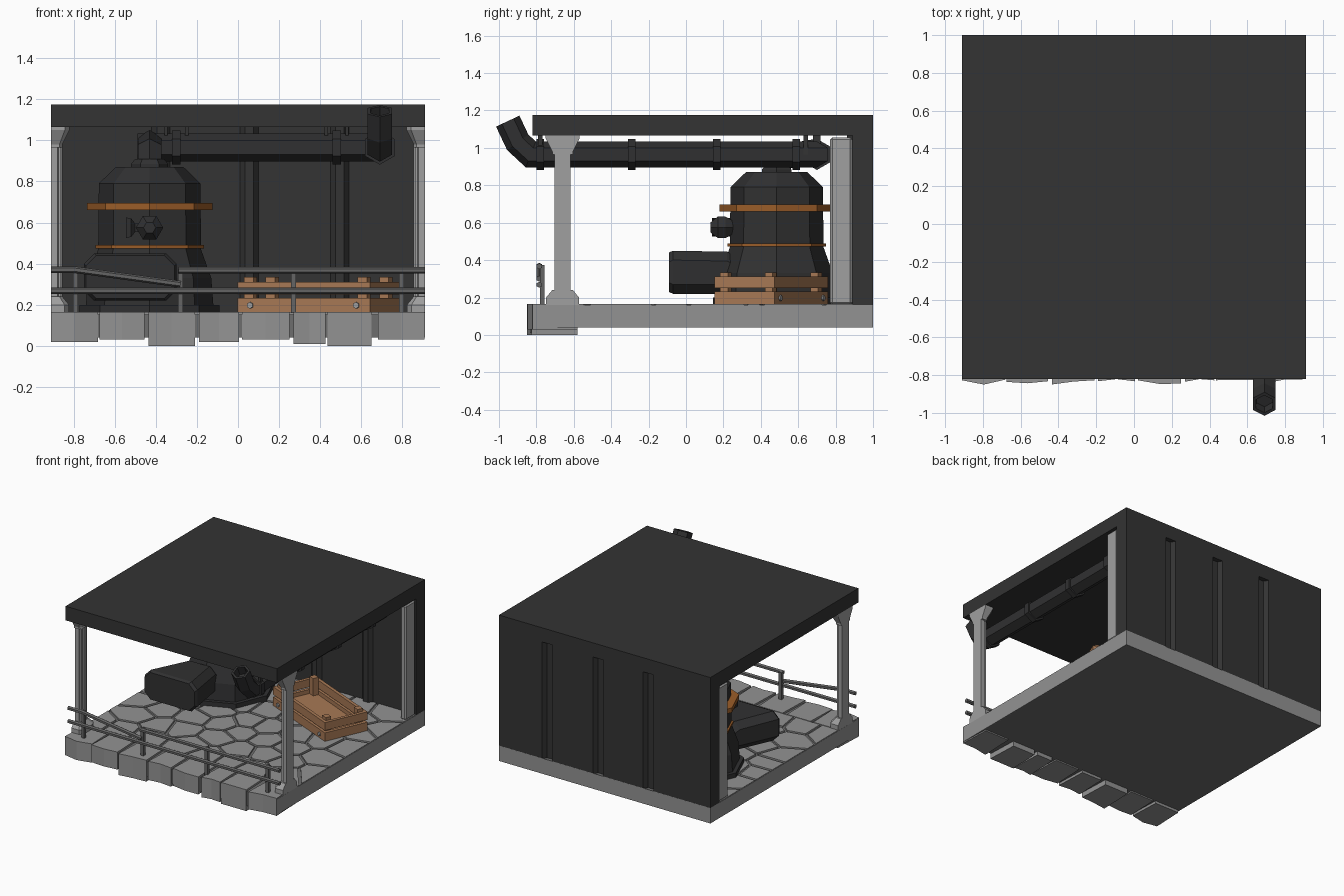
import bpy, bmesh, math, random
from mathutils import Vector, Matrix

if "Cube" in bpy.data.objects:
    bpy.data.objects.remove(bpy.data.objects["Cube"])
random.seed(4)

def mat(name, r, g, b):
    m = bpy.data.materials.new(name)
    m.diffuse_color = (r, g, b, 1)
    m.use_nodes = True
    m.node_tree.nodes["Principled BSDF"].inputs["Base Color"].default_value = m.diffuse_color
    return m

CHAR = mat("charcoal", .033, .033, .033)
IRON = mat("boiler_iron", .03, .03, .031)
STONE = mat("stone", .29, .29, .29)
MORTAR = mat("mortar", .155, .155, .155)
PILLAR = mat("pale_grey", .35, .35, .35)
RAIL = mat("rail_grey", .13, .13, .13)
WOOD = mat("wood", .39, .19, .09)
COPPER = mat("copper", .33, .11, .022)

def finish(bm, name, m):
    bmesh.ops.recalc_face_normals(bm, faces=bm.faces)
    me = bpy.data.meshes.new(name)
    bm.to_mesh(me)
    bm.free()
    me.materials.append(m)
    ob = bpy.data.objects.new(name, me)
    bpy.context.collection.objects.link(ob)
    return ob

def loft(name, rings, m, bore=False):
    """Join rings of equal point count, cap both ends."""
    bm = bmesh.new()
    vs = [[bm.verts.new(p) for p in r] for r in rings]
    n = len(rings[0])
    for a, b in zip(vs, vs[1:]):
        for i in range(n):
            j = (i + 1) % n
            bm.faces.new((a[i], a[j], b[j], b[i]))
    bm.faces.new(vs[0][::-1])
    end = bm.faces.new(vs[-1])
    if bore:
        bmesh.ops.recalc_face_normals(bm, faces=bm.faces)
        bmesh.ops.inset_region(bm, faces=[end], thickness=.018)
        bmesh.ops.inset_region(bm, faces=[end], thickness=.002, depth=-.07)
    return finish(bm, name, m)

def prism(name, pts, z0, z1, m):
    return loft(name, [[(x, y, z) for x, y in pts] for z in (z0, z1)], m)

def box(name, x0, x1, y0, y1, z0, z1, m):
    return prism(name, [(x0, y0), (x1, y0), (x1, y1), (x0, y1)], z0, z1, m)

def lathe(name, cx, cy, prof, n, m):
    return loft(name, [[(cx + r * math.cos(2 * math.pi * i / n), cy + r * math.sin(2 * math.pi * i / n), z)
                        for i in range(n)] for z, r in prof], m)

def tube(name, path, r, m, n=6, bore=False):
    """Sweep an n-gon along a path with mitred bends."""
    P = [Vector(p) for p in path]
    D = [(b - a).normalized() for a, b in zip(P, P[1:])]
    up = Vector((0, 0, 1)) if abs(D[0].z) < .9 else Vector((0, 1, 0))
    side = D[0].cross(up).normalized()
    up = side.cross(D[0])
    ring = [P[0] + r * (math.cos(2 * math.pi * i / n) * up + math.sin(2 * math.pi * i / n) * side) for i in range(n)]
    rings = [ring]
    for i, d in enumerate(D):
        nrm = (d + D[i + 1]).normalized() if i + 1 < len(D) else d
        ring = [v + d * ((P[i + 1] - v).dot(nrm) / d.dot(nrm)) for v in ring]
        rings.append(ring)
    return loft(name, rings, m, bore)

# floor slab and roof
box("floor_slab", -.91, .91, -.82, 1, .04, .152, MORTAR).data.materials[0] = MORTAR
box("roof", -.91, .91, -.82, 1, 1.065, 1.175, CHAR)
for s in (-1, 1):
    box("slab_side_trim", s * .905, s * .91 + s * .0005, -.82, 1, .04, .16, STONE)
box("slab_back_trim", -.91, .91, .995, 1.0005, .04, .16, STONE)

# back wall: folded sheet with ribs inside and grooves outside
xs = (-.375, .055, .495)
wall = [(-.91, .89)]
for x in xs:
    wall += [(x - .045, .89), (x - .02, .86), (x + .02, .86), (x + .045, .89)]
wall += [(.91, .89), (.91, 1)]
for x in reversed(xs):
    wall += [(x + .045, 1), (x + .025, .965), (x - .025, .965), (x - .045, 1)]
wall += [(-.91, 1)]
prism("back_wall", wall, .155, 1.066, CHAR)

# paving: cells of a jittered grid, clipped by their neighbours
seeds = []
for j in range(7):
    for i in range(8):
        seeds.append(Vector((-.91 + (i + .5 * (j % 2) + .25 + random.uniform(-.28, .28)) * .228,
                             -.57 + (j + .5 + random.uniform(-.28, .28)) * .209, 0)))
for s in seeds:
    bm = bmesh.new()
    cs = [bm.verts.new(p) for p in ((-.908, -.575, 0), (.908, -.575, 0), (.908, .89, 0), (-.908, .89, 0))]
    bm.faces.new(cs)
    for t in seeds:
        d = t - s
        if 0 < d.length < .8:
            bmesh.ops.bisect_plane(bm, geom=bm.verts[:] + bm.edges[:] + bm.faces[:], clear_outer=True,
                                   plane_co=(s + t) / 2 - d.normalized() * .011, plane_no=d)
    if not bm.faces:
        bm.free()
        continue
    bmesh.ops.translate(bm, verts=bm.verts, vec=(0, 0, .15))
    ext = bmesh.ops.extrude_face_region(bm, geom=bm.faces[:])
    bmesh.ops.translate(bm, verts=[v for v in ext["geom"] if isinstance(v, bmesh.types.BMVert)], vec=(0, 0, .015))
    finish(bm, "paving_stone", STONE)

# rough kerb stones along the front
kerb = [(-.91, -.68, .02), (-.675, -.455, .03), (-.435, -.21, 0), (-.19, .005, .02),
        (.02, .25, .03), (.27, .425, .01), (.435, .65, 0), (.68, .908, .03)]
for a, b, z in kerb:
    f = [-.82 - random.uniform(0, .03) for _ in range(3)]
    prism("kerb_stone", [(a, f[0]), ((a + b) / 2, f[1]), (b, f[2]), (b - .01, -.58), (a + .01, -.58)], z, .166, STONE)

# columns: half columns in front, plain posts at the back
col = [(.16, .088), (.2, .088), (.24, .055), (.24, .042), (.965, .042), (.965, .055), (.98, .055), (1.05, .09), (1.066, .09)]
for s in (-1, 1):
    loft("front_column", [[(s * (.91 - r * u), -.66 + r * v, z) for u, v in
         ((0, -1), (.75, -1), (1, -.6), (1, .6), (.75, 1), (0, 1))] for z, r in col], PILLAR)
    for y in (-.66 - .025, -.66 + .025):
        box("column_flute", s * .86, s * .91, y - .008, y + .008, .24, .965, PILLAR)
    post = box("back_post", s * .855, s * .905, .77, .89, .16, 1.056, PILLAR)
    bv = post.modifiers.new("bevel", "BEVEL")
    bv.width = .012
    bv.segments = 1

# boiler with copper bands
BX, BY = -.43, .485
lathe("boiler_body", BX, BY, [(.155, .34), (.2, .34), (.2, .31), (.33, .30), (.47, .25), (.5, .25), (.79, .247), (.87, .165)], 8, IRON)
lathe("upper_band", BX, BY, [(.66, .305), (.696, .305)], 8, COPPER)
lathe("lower_band", BX, BY, [(.474, .264), (.49, .264)], 8, COPPER)
# valve knob on the boiler front
loft("valve_knob", [[(BX + r * math.cos(math.pi * i / 3), y, .575 + r * math.sin(math.pi * i / 3)) for i in range(6)]
                    for y, r in ((.13, .03), (.17, .066), (.21, .066), (.27, .03))], IRON)
loft("valve_handle", [[(x, .19 + a * r, .575 + b * r) for a, b in ((-1, -1), (1, -1), (1, 1), (-1, 1))]
                      for x, r in ((-.545, .05), (-.52, .045), (-.5, .02), (-.44, .02))], IRON)
# flared fire chute pointing forward
def chute(y, x0, x1, z0, z1, c):
    return [(x0, y, z0 + c), (x0 + c, y, z0), (x1 - c, y, z0), (x1, y, z0 + c),
            (x1, y, z1 - c), (x1 - c, y, z1), (x0 + c, y, z1), (x0, y, z1 - c)]
loft("fire_chute", [chute(.32, -.57, -.36, .25, .38, .04), chute(.22, -.62, -.35, .22, .445, .05),
                    chute(-.07, -.75, -.3, .22, .45, .05), chute(-.092, -.74, -.31, .23, .44, .05)], IRON)

# exhaust pipe
PX, PY, PZ = .69, .7, .965
tube("boiler_neck", [(BX, BY, .85), (BX, BY + .02, .95), (BX, PY + .02, PZ + .02)], .066, IRON)
lathe("neck_collar", BX, BY, [(.865, .09), (.885, .09), (.91, .07)], 6, IRON)
tube("exhaust_pipe", [(BX - .06, PY, PZ), (PX, PY, PZ), (PX, -.83, PZ), (PX, -.90, 1.03), (PX, -.953, 1.143)], .069, IRON, bore=True)
for y in (-.78, -.29, .165, .59):
    tube("pipe_collar", [(PX, y - .02, PZ), (PX, y + .02, PZ)], .083, IRON)
for x in (-.3, .48):
    tube("pipe_collar", [(x - .02, PY, PZ), (x + .02, PY, PZ)], .083, IRON)
    for d in (-.05, .05):
        box("pipe_hanger", x + d - .008, x + d + .008, PY - .02, PY + .02, PZ, 1.07, CHAR)
for y in (-.78, .64):
    for d in (-.05, .05):
        box("pipe_hanger", PX + d - .01, PX + d + .01, y - .012, y + .012, PZ, 1.07, CHAR)

# open wooden crate, turned on the floor
L, W = .352, .176
crate = [box("crate_base", -L + .02, L - .02, -W + .02, W - .02, .166, .2, WOOD)]
for z0, z1 in ((.166, .232), (.25, .312)):
    for s in (-1, 1):
        crate.append(box("crate_long_board", -L, L, s * (W - .025), s * W, z0, z1, WOOD))
        crate.append(box("crate_end_board", s * (L - .025), s * L, -W + .02, W - .02, z0, z1, WOOD))
for sx in (-1, 1):
    for sy in (-1, 1):
        x, y = sx * (L - .05), sy * (W - .045)
        crate.append(box("crate_corner_post", x - .025, x + .025, y - .022, y + .022, .17, .335, WOOD))
        crate.append(tube("crate_bolt", [(sx * (L - .07), sy * W, .197), (sx * (L - .07), sy * (W + .01), .197)], .016, PILLAR))
for ob in crate:
    ob.data.transform(Matrix.Translation((.39, .455, 0)) @ Matrix.Rotation(math.radians(-23.8), 4, 'Z'))

# front railing with one broken, sagging bar
RY = -.785
for x in (-.79, -.28, .27, .795):
    box("rail_post", x - .012, x + .012, RY + .005, RY + .029, .16, .375, RAIL)
tube("lower_rail", [(-.91, RY, .268), (.91, RY, .268)], .016, RAIL)
tube("upper_rail", [(-.29, RY, .367), (.91, RY, .367)], .016, RAIL)
tube("sagging_rail", [(-.91, RY, .37), (-.79, RY, .37), (-.28, RY, .3)], .016, RAIL)
